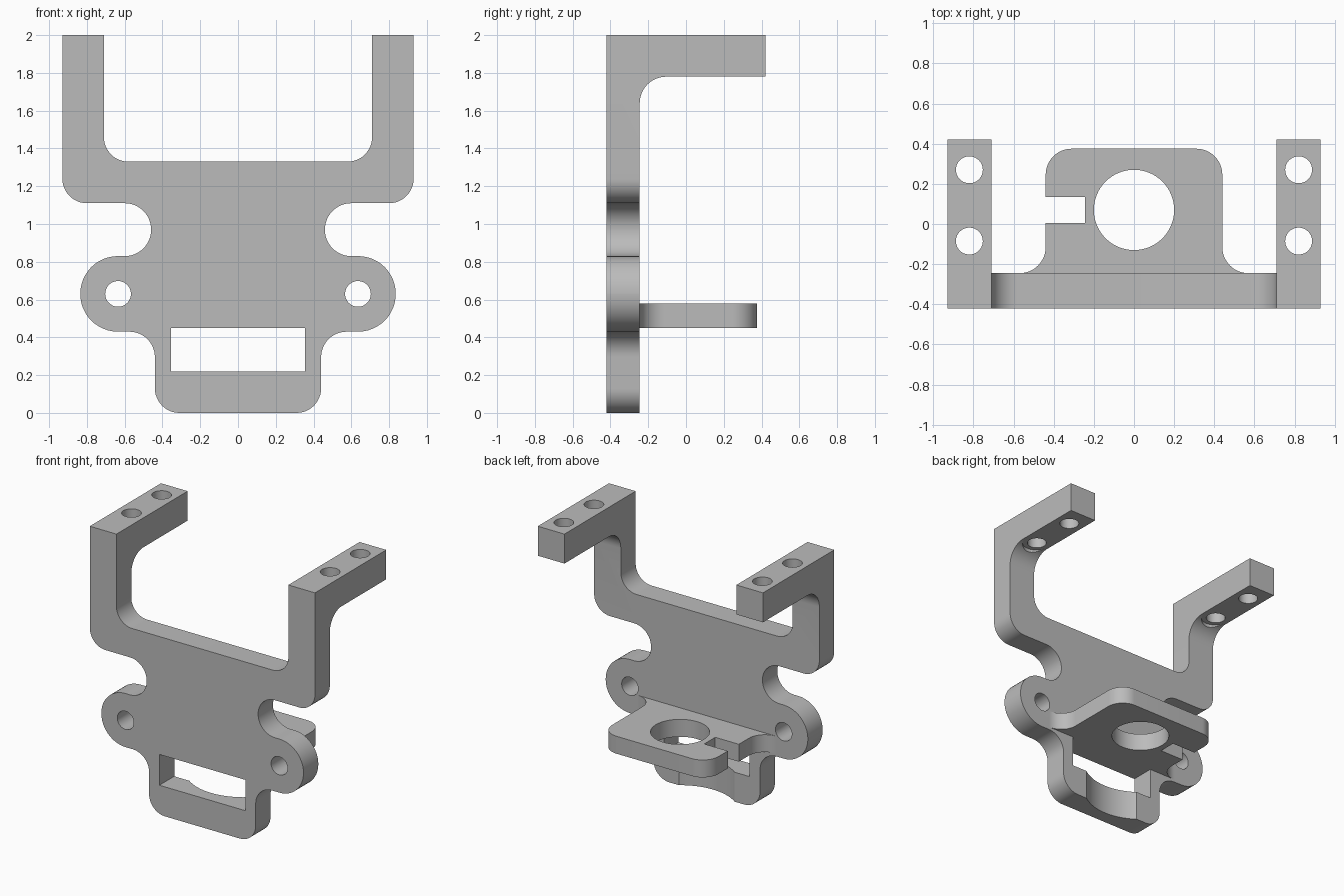
import bpy, bmesh
from math import cos, sin, pi, tan
from mathutils import Vector

if "Cube" in bpy.data.objects:
    bpy.data.objects.remove(bpy.data.objects["Cube"])

FRONT, BACK, REACH = -0.42, -0.245, 0.42

grey = bpy.data.materials.new("plain grey")
grey.use_nodes = True
grey.diffuse_color = (0.5, 0.5, 0.5, 1)
grey.node_tree.nodes["Principled BSDF"].inputs["Base Color"].default_value = (0.5, 0.5, 0.5, 1)


def rounded(corners, steps=12):
    """Outline from (u, v, radius) corners, each replaced by a tangent arc."""
    out = []
    for i, (u, v, r) in enumerate(corners):
        p = Vector((u, v))
        if r == 0:
            out.append(p)
            continue
        a = (Vector(corners[i - 1][:2]) - p).normalized()
        b = (Vector(corners[(i + 1) % len(corners)][:2]) - p).normalized()
        half = a.angle(b) / 2
        start, end = p + a * r / tan(half), p + b * r / tan(half)
        centre = p + (a + b).normalized() * r / sin(half)
        sweep = (start - centre).angle(end - centre)
        for k in range(steps + 1):
            t = k / steps
            out.append(centre + ((start - centre) * sin((1 - t) * sweep)
                                 + (end - centre) * sin(t * sweep)) / sin(sweep))
    return out


def circle(u, v, r, n=64):
    return [(u + r * cos(2 * pi * k / n), v + r * sin(2 * pi * k / n)) for k in range(n)]


def prism(name, outline, axis, lo, hi):
    """Extrude an outline along one axis."""
    place = {"X": lambda u, v: (lo, u, v),
             "Y": lambda u, v: (u, lo, v),
             "Z": lambda u, v: (u, v, lo)}[axis]
    bm = bmesh.new()
    face = bm.faces.new([bm.verts.new(place(u, v)) for u, v in outline])
    top = bmesh.ops.extrude_face_region(bm, geom=[face])["geom"]
    move = Vector([hi - lo if axis == a else 0 for a in "XYZ"])
    bmesh.ops.translate(bm, vec=move, verts=[g for g in top if isinstance(g, bmesh.types.BMVert)])
    bmesh.ops.remove_doubles(bm, verts=bm.verts, dist=1e-5)
    bmesh.ops.recalc_face_normals(bm, faces=bm.faces)
    mesh = bpy.data.meshes.new(name)
    bm.to_mesh(mesh)
    bm.free()
    mesh.materials.append(grey)
    obj = bpy.data.objects.new(name, mesh)
    bpy.context.collection.objects.link(obj)
    return obj


def combine(target, tool, operation):
    mod = target.modifiers.new(operation, "BOOLEAN")
    mod.operation, mod.object, mod.solver = operation, tool, "EXACT"
    bpy.context.view_layer.objects.active = target
    bpy.ops.object.modifier_apply(modifier=mod.name)
    bpy.data.objects.remove(tool)


# Front silhouette, mirrored: foot, ear lobe, side recess, shoulder, arm
half = [(0.44, 0, 0.13), (0.44, 0.43, 0.135),
        (0.835, 0.43, 0.199), (0.835, 0.83, 0.199),
        (0.46, 0.83, 0.139), (0.46, 1.11, 0.139),
        (0.93, 1.11, 0.13), (0.93, 2, 0), (0.71, 2, 0), (0.71, 1.33, 0.13)]
silhouette = rounded(half + [(-x, z, r) for x, z, r in reversed(half)])
bracket = prism("mounting_bracket", silhouette, "Y", FRONT - 0.1, REACH + 0.1)

# Side profile: thin upright plate with arms bent backward at the top
side = rounded([(FRONT, -0.1, 0), (BACK, -0.1, 0), (BACK, 1.78, 0.14),
                (REACH, 1.78, 0), (REACH, 2.1, 0), (FRONT, 2.1, 0)])
combine(bracket, prism("side_profile", side, "X", -1.1, 1.1), "INTERSECT")

# Rear shelf with flared root and a notch in its right edge
root = BACK - 0.06
shelf = rounded([(0.57, root, 0), (0.57, BACK, 0), (0.44, BACK, 0.13), (0.44, 0.375, 0.13),
                 (-0.44, 0.375, 0.13), (-0.44, 0.135, 0), (-0.245, 0.135, 0),
                 (-0.245, 0.005, 0), (-0.44, 0.005, 0), (-0.44, BACK, 0.13),
                 (-0.57, BACK, 0), (-0.57, root, 0)])
combine(bracket, prism("rear_shelf", shelf, "Z", 0.45, 0.58), "UNION")

# Window, large shelf hole and round clearance in the back of the foot
window = [(-0.355, 0.22), (0.355, 0.22), (0.355, 0.45), (-0.355, 0.45)]
cutters = [prism("window_cutter", window, "Y", FRONT - 0.1, BACK + 0.01),
           prism("shelf_hole_cutter", circle(0, 0.07, 0.2), "Z", 0.4, 0.7),
           prism("clearance_cutter", circle(0, 0.07, 0.39, 96), "Z", -0.1, 0.4)]

# Ear holes, arm bolt holes and spot faces under the inner bolts
for s in (-1, 1):
    cutters.append(prism("ear_hole_cutter", circle(s * 0.635, 0.63, 0.068, 40), "Y", -0.6, -0.1))
    for y in (-0.085, 0.27):
        cutters.append(prism("bolt_hole_cutter", circle(s * 0.82, y, 0.067, 40), "Z", 1.5, 2.1))
    cutters.append(prism("spot_face_cutter", circle(s * 0.82, -0.085, 0.1, 40), "Z", 1.6, 1.78))
for cutter in cutters:
    combine(bracket, cutter, "DIFFERENCE")

# Smooth arcs, keep hard edges
bpy.ops.object.select_all(action="DESELECT")
bracket.select_set(True)
bpy.context.view_layer.objects.active = bracket
bpy.ops.object.shade_smooth_by_angle(angle=pi / 6)
